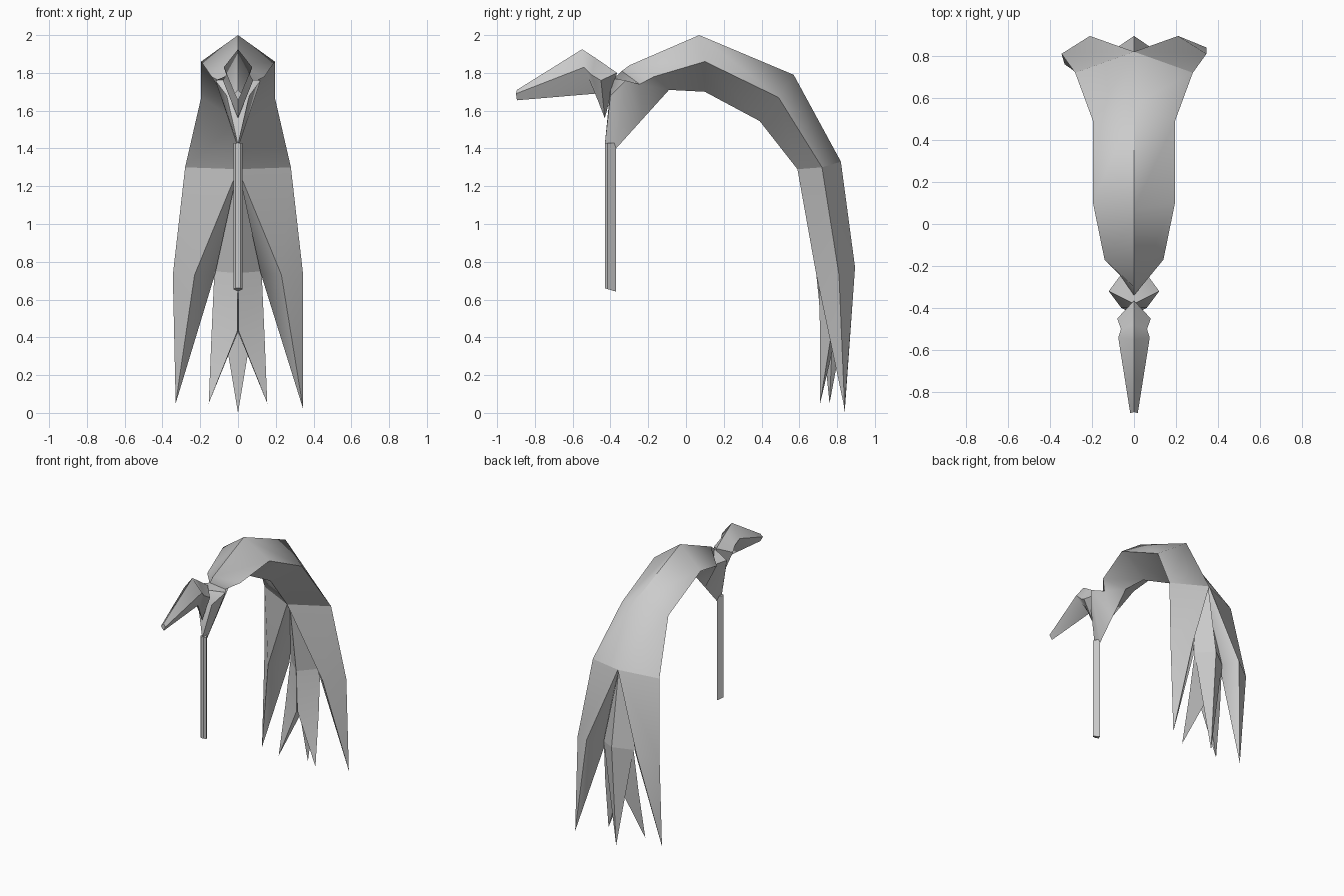
import bpy, bmesh


def loft(name, rings, angle=1.0):
    """Skin a list of rings (equal point counts; a single point makes a tip)."""
    bm = bmesh.new()
    rows = [[bm.verts.new(p) for p in ring] for ring in rings]
    for a, b in zip(rows, rows[1:]):
        n = max(len(a), len(b))
        for i in range(n):
            j = (i + 1) % n
            if len(b) == 1:
                bm.faces.new((a[i], a[j], b[0]))
            else:
                bm.faces.new((a[i], a[j], b[j], b[i]))
    for end in (rows[0], rows[-1]):
        if len(end) > 2:
            bm.faces.new(end)
    bmesh.ops.recalc_face_normals(bm, faces=bm.faces)
    mesh = bpy.data.meshes.new(name)
    bm.to_mesh(mesh)
    bm.free()
    obj = bpy.data.objects.new(name, mesh)
    bpy.context.collection.objects.link(obj)
    bpy.ops.object.select_all(action='DESELECT')
    obj.select_set(True)
    bpy.context.view_layer.objects.active = obj
    bpy.ops.object.shade_smooth_by_angle(angle=angle)
    return obj


def diamond(ridge, side, keel):
    """Symmetric four-sided section: ridge (y, z), side (x, y, z), keel (y, z)."""
    x, y, z = side
    return [(0, *ridge), (x, y, z), (0, *keel), (-x, y, z)]


# arched body, from breast to the top of the tail
loft("body", [
    diamond((-0.40, 1.72), (0.06, -0.40, 1.68), (-0.43, 1.42)),
    diamond((-0.38, 1.77), (0.12, -0.32, 1.76), (-0.37, 1.40)),
    diamond((-0.34, 1.81), (0.065, -0.245, 1.74), (-0.23, 1.555)),
    diamond((-0.30, 1.84), (0.14, -0.17, 1.78), (-0.09, 1.71)),
    diamond((0.07, 2.00), (0.195, 0.10, 1.86), (0.10, 1.70)),
    diamond((0.57, 1.79), (0.195, 0.49, 1.67), (0.39, 1.545)),
    diamond((0.82, 1.33), (0.28, 0.72, 1.30), (0.59, 1.29)),
])

# head, beak and neck
loft("head", [
    diamond((-0.895, 1.71), (0.018, -0.90, 1.69), (-0.895, 1.655)),
    diamond((-0.55, 1.925), (0.075, -0.54, 1.83), (-0.48, 1.69)),
    diamond((-0.48, 1.88), (0.062, -0.50, 1.79), (-0.465, 1.65)),
    diamond((-0.365, 1.80), (0.08, -0.45, 1.76), (-0.43, 1.56)),
])

# single leg with a pointed rear edge
leg = [(-0.012, -0.43), (0.012, -0.43), (0.025, -0.415), (0, -0.37), (-0.025, -0.415)]
loft("leg", [
    [(x, y, 0.66 - (y + 0.43) * 0.3) for x, y in leg],
    [(x, y, 1.43) for x, y in leg],
], angle=0.3)

# outer tail feathers
for label, s, tip in (("left", -1, (-0.33, 0.76, 0.05)), ("right", 1, (0.345, 0.84, 0.02))):
    loft("outer_tail_" + label, [
        [(0, 0.82, 1.33), (s * 0.28, 0.72, 1.30), (0, 0.59, 1.29), (0, 0.70, 1.30)],
        [(s * 0.21, 0.895, 0.77), (s * 0.345, 0.81, 0.73),
         (s * 0.23, 0.69, 0.73), (s * 0.12, 0.79, 0.74)],
        [tip],
    ])

# middle tail trunk
loft("middle_tail", [
    diamond((0.815, 1.30), (0.07, 0.71, 1.30), (0.62, 1.29)),
    diamond((0.895, 0.77), (0.125, 0.81, 0.75), (0.70, 0.74)),
])

# inner front feathers, meeting in a notch
for label, s in (("left", -1), ("right", 1)):
    loft("inner_tail_" + label, [
        [(0, 0.83, 0.76), (s * 0.125, 0.81, 0.75), (0, 0.70, 0.74)],
        [(0, 0.80, 0.43), (s * 0.14, 0.77, 0.42), (s * 0.004, 0.71, 0.43)],
        [(s * 0.155, 0.71, 0.05)],
    ])

# centre rear feather
loft("centre_tail", [
    [(0, 0.895, 0.77), (0.125, 0.81, 0.75), (0, 0.77, 0.75), (-0.125, 0.81, 0.75)],
    [(0, 0.84, 0.0)],
])
